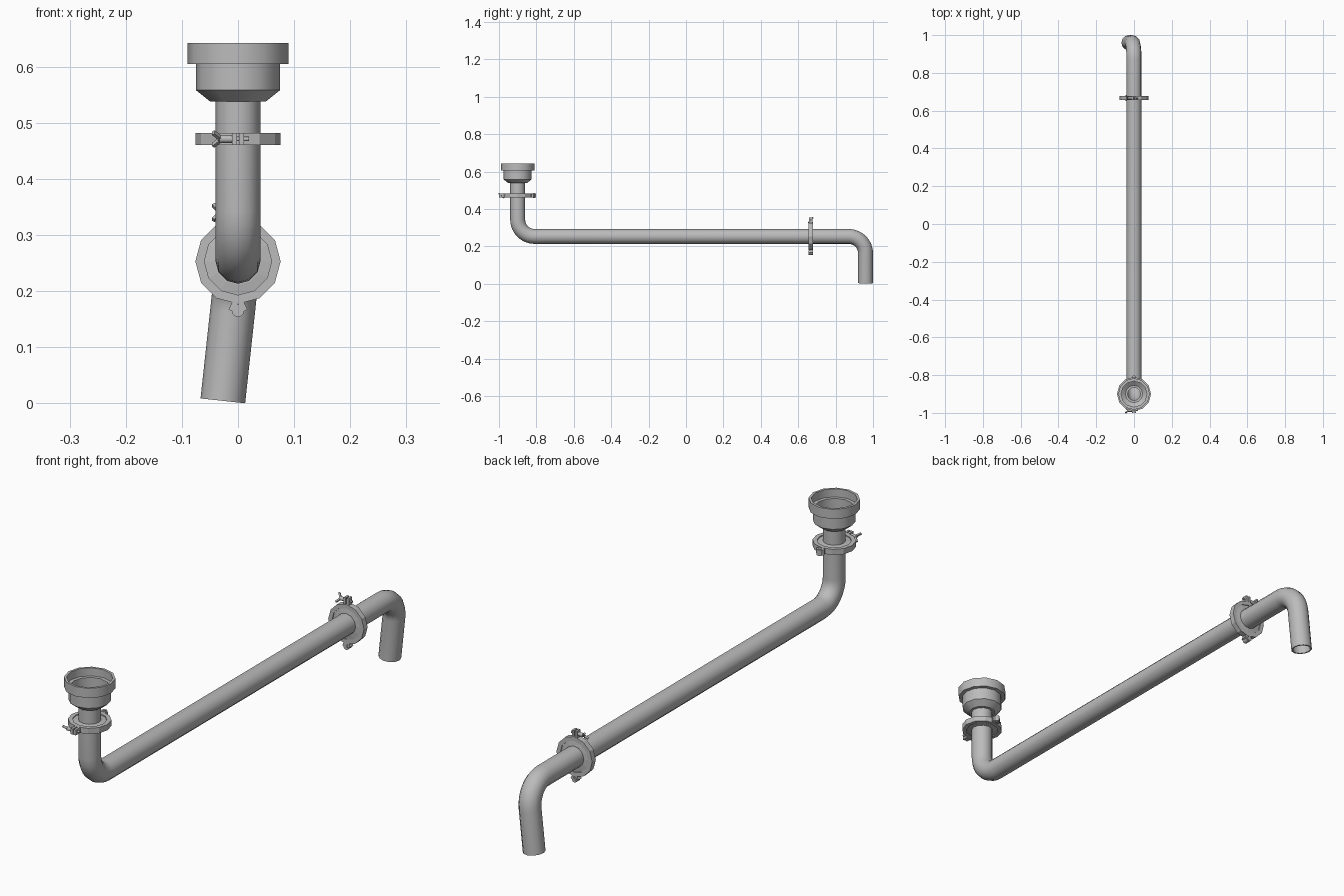
import bpy, bmesh, math
from mathutils import Vector, Matrix

if "Cube" in bpy.data.objects:
    bpy.data.objects.remove(bpy.data.objects["Cube"])

steel = bpy.data.materials.new("brushed_steel_grey")
steel.use_nodes = True
GREY = (0.5, 0.5, 0.5, 1)
steel.diffuse_color = GREY
steel.node_tree.nodes["Principled BSDF"].inputs["Base Color"].default_value = GREY

SIDES = 12
RADIUS, BORE, BEND = 0.04, 0.034, 0.09
AXIS_Z, FRONT_Y, BACK_Y = 0.253, -0.9, 0.96
CLAMP_Z, CLAMP_Y = 0.471, 0.667
LEAN = math.radians(6.2)


def finish(name, bm, matrix=None, smooth=None):
    bmesh.ops.recalc_face_normals(bm, faces=bm.faces)
    if matrix:
        bm.transform(matrix)
    mesh = bpy.data.meshes.new(name)
    bm.to_mesh(mesh)
    bm.free()
    mesh.materials.append(steel)
    ob = bpy.data.objects.new(name, mesh)
    bpy.context.collection.objects.link(ob)
    if smooth:
        bpy.ops.object.select_all(action='DESELECT')
        ob.select_set(True)
        bpy.context.view_layer.objects.active = ob
        bpy.ops.object.shade_smooth_by_angle(angle=math.radians(smooth))
    return ob


def skin(bm, rings, closed):
    """Join equal vertex rings with quads."""
    count = len(rings)
    for i in range(count if closed else count - 1):
        a, b = rings[i], rings[(i + 1) % count]
        for k in range(len(a)):
            n = (k + 1) % len(a)
            bm.faces.new((a[k], a[n], b[n], b[k]))


def lathe(name, profile, matrix, smooth=None):
    """Turn a closed (radius, height) profile around local z."""
    bm = bmesh.new()
    rings = [[bm.verts.new((r * math.cos(a), r * math.sin(a), z))
              for a in (math.tau * k / SIDES for k in range(SIDES))]
             for r, z in profile]
    skin(bm, rings, True)
    return finish(name, bm, matrix, smooth)


def pipe(name, path, side):
    """Hollow tube along a path lying in the plane normal to side."""
    bm = bmesh.new()
    outer, inner = [], []
    for i, p in enumerate(path):
        t = (path[min(i + 1, len(path) - 1)] - path[max(i - 1, 0)]).normalized()
        up = t.cross(side)
        for rings, r in ((outer, RADIUS), (inner, BORE)):
            rings.append([bm.verts.new(p + r * (side * math.cos(a) + up * math.sin(a)))
                          for a in (math.tau * k / SIDES for k in range(SIDES))])
    skin(bm, outer + inner[::-1], True)
    return finish(name, bm, smooth=40)


def elbow(corner, start_dir, end_dir, steps=8):
    """Quarter bend that replaces a square corner."""
    centre = corner - start_dir * BEND + end_dir * BEND
    return [centre - end_dir * BEND * math.cos(a) + start_dir * BEND * math.sin(a)
            for a in (math.pi / 2 * i / steps for i in range(steps + 1))]


X, Y, Z = Vector((1, 0, 0)), Vector((0, 1, 0)), Vector((0, 0, 1))

# Pipe sections
pipe("inlet_pipe", [Vector((0, FRONT_Y, z)) for z in (0.545, CLAMP_Z)], X)
corner = Vector((0, FRONT_Y, AXIS_Z))
pipe("main_pipe", [Vector((0, FRONT_Y, CLAMP_Z))] + elbow(corner, -Z, Y)
     + [Vector((0, CLAMP_Y, AXIS_Z))], X)
down = Vector((-math.sin(LEAN), 0, -math.cos(LEAN)))
corner = Vector((0, BACK_Y, AXIS_Z))
drop = (AXIS_Z - RADIUS * math.sin(LEAN)) / math.cos(LEAN)
pipe("outlet_pipe", [Vector((0, CLAMP_Y, AXIS_Z))] + elbow(corner, Y, down)
     + [corner + down * drop], Vector((math.cos(LEAN), 0, -math.sin(LEAN))))

# Stepped inlet cup
lathe("inlet_cup", [(0.038, 0.538), (0.05, 0.538), (0.075, 0.558), (0.075, 0.605),
                    (0.09, 0.605), (0.09, 0.642), (0.081, 0.642), (0.081, 0.611),
                    (0.068, 0.611), (0.068, 0.562), (0.046, 0.545), (0.038, 0.545)],
      Matrix.Translation((0, FRONT_Y, 0)), 35)


def add_box(bm, centre, size, rot=None):
    m = Matrix.Translation(centre) @ (rot or Matrix()) @ Matrix.Diagonal((*size, 1))
    bmesh.ops.create_cube(bm, size=1, matrix=m)


def add_rod(bm, centre, radius, length, rot=None):
    bmesh.ops.create_cone(bm, cap_ends=True, segments=SIDES, radius1=radius,
                          radius2=radius, depth=length,
                          matrix=Matrix.Translation(centre) @ (rot or Matrix()))


def clamp(prefix, matrix):
    """Band clamp: axis local z, bolt lugs at +y, wing nut towards +x, hinge at -y."""
    half = 0.011
    lathe(prefix + "_clamp_band", [(0.076, -half), (0.076, half), (0.06, half),
                                   (0.06, -half)], matrix)
    lathe(prefix + "_ferrule", [(0.038, -0.01), (0.042, -0.01), (0.062, -0.007),
                                (0.062, 0.007), (0.042, 0.01), (0.038, 0.01)], matrix)
    along_x = Matrix.Rotation(math.pi / 2, 4, 'Y')

    # Bolt lugs
    bm = bmesh.new()
    for s in (-1, 1):
        add_box(bm, (s * 0.0065, 0.085, 0), (0.009, 0.03, 0.021))
    finish(prefix + "_clamp_lugs", bm, matrix)

    # Bolt and nut
    bm = bmesh.new()
    add_rod(bm, (0.008, 0.087, 0), 0.004, 0.056, along_x)
    add_rod(bm, (0.022, 0.087, 0), 0.007, 0.022, along_x)
    finish(prefix + "_clamp_bolt", bm, matrix, 40)

    # Wings of the nut, flaring outwards on a diagonal
    bm = bmesh.new()
    spin = Matrix.Rotation(math.radians(40), 4, 'X')
    for s in (-1, 1):
        flare = spin @ Matrix.Rotation(s * math.radians(50), 4, 'Z')
        centre = Vector((0.037, 0.087, 0)) + spin @ Vector((0, s * 0.009, 0))
        add_box(bm, centre, (0.022, 0.006, 0.008), flare)
    finish(prefix + "_wing_nut", bm, matrix)

    # Hinge ear with its pin
    bm = bmesh.new()
    add_rod(bm, (0, -0.088, 0), 0.011, 2 * half)
    add_rod(bm, (0, -0.088, 0), 0.006, 2 * half + 0.004)
    for s in (-1, 1):
        add_box(bm, (s * 0.008, -0.079, 0), (0.01, 0.02, 2 * half - 0.002),
                Matrix.Rotation(-s * math.radians(-25), 4, 'Z'))
    finish(prefix + "_clamp_hinge", bm, matrix, 40)


def frame(x, y, z, origin):
    m = Matrix((x, y, z)).transposed().to_4x4()
    m.translation = origin
    return m


clamp("front", frame(-X, -Y, Z, (0, FRONT_Y, CLAMP_Z)))
clamp("back", frame(-X, Z, Y, (0, CLAMP_Y, AXIS_Z)))
